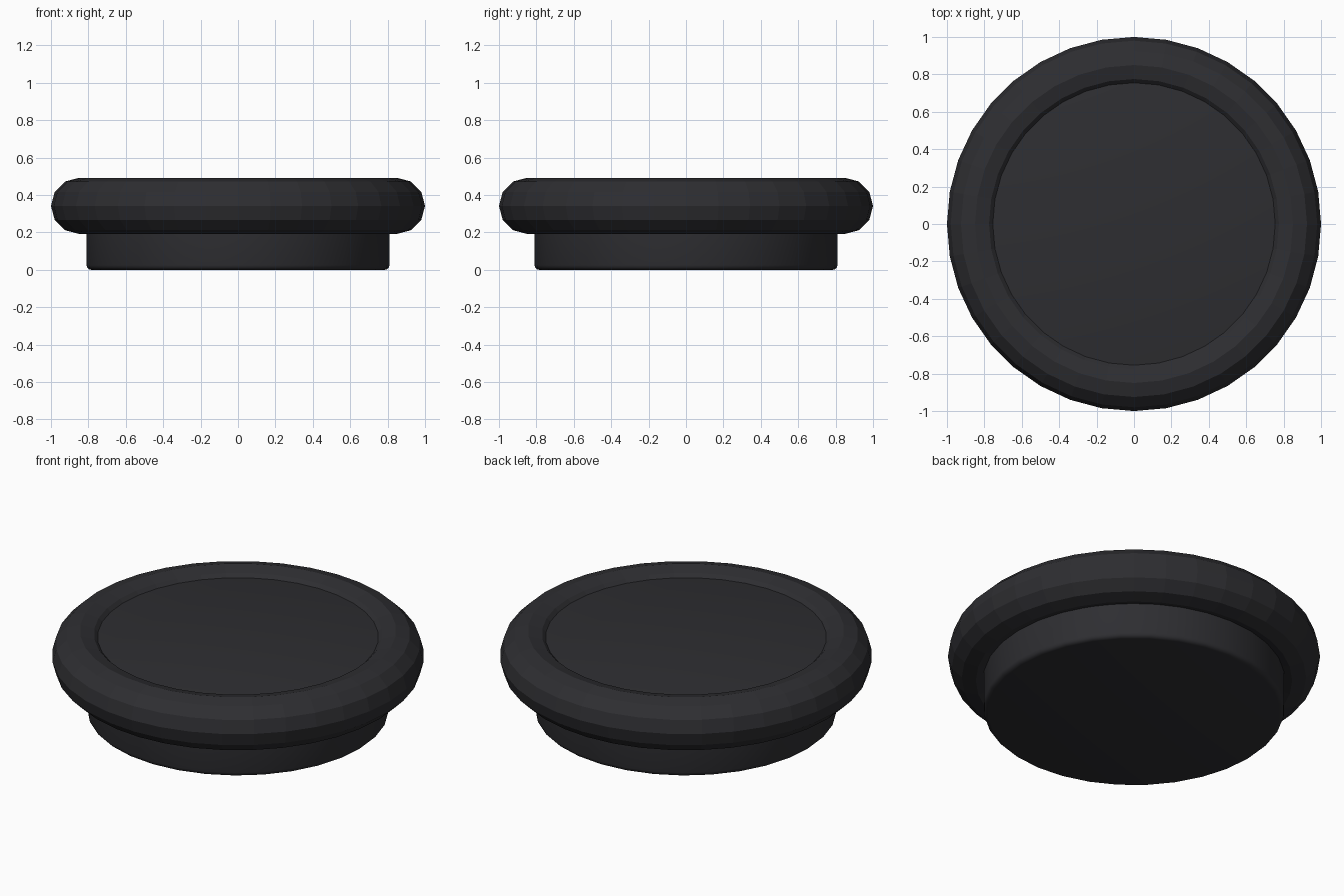
import bpy
from math import radians

if "Cube" in bpy.data.objects:
    bpy.data.objects.remove(bpy.data.objects["Cube"])

dark = bpy.data.materials.new("dark_rubber")
dark.diffuse_color = (0.027, 0.027, 0.031, 1)
dark.use_nodes = True
dark.node_tree.nodes["Principled BSDF"].inputs["Base Color"].default_value = dark.diffuse_color


def finish(name):
    obj = bpy.context.object
    obj.name = name
    obj.data.materials.append(dark)
    return obj


# Plug body: short cylinder with softened edges, its top sits recessed in the rim
HEIGHT = 0.452
bpy.ops.mesh.primitive_cylinder_add(vertices=32, radius=0.81, depth=HEIGHT,
                                    location=(0, 0, HEIGHT / 2))
body = finish("plug_body")
bevel = body.modifiers.new("soft_edges", 'BEVEL')
bevel.width = 0.025
bevel.segments = 3
bevel.limit_method = 'ANGLE'
bevel.angle_limit = radians(40)
bpy.ops.object.modifier_apply(modifier=bevel.name)
bpy.ops.object.shade_smooth_by_angle(angle=radians(35))

# Rounded rim: faceted ring around the top
bpy.ops.mesh.primitive_torus_add(major_radius=0.85, minor_radius=0.15,
                                 major_segments=36, minor_segments=12,
                                 location=(0, 0, 0.342))
finish("rounded_rim")
